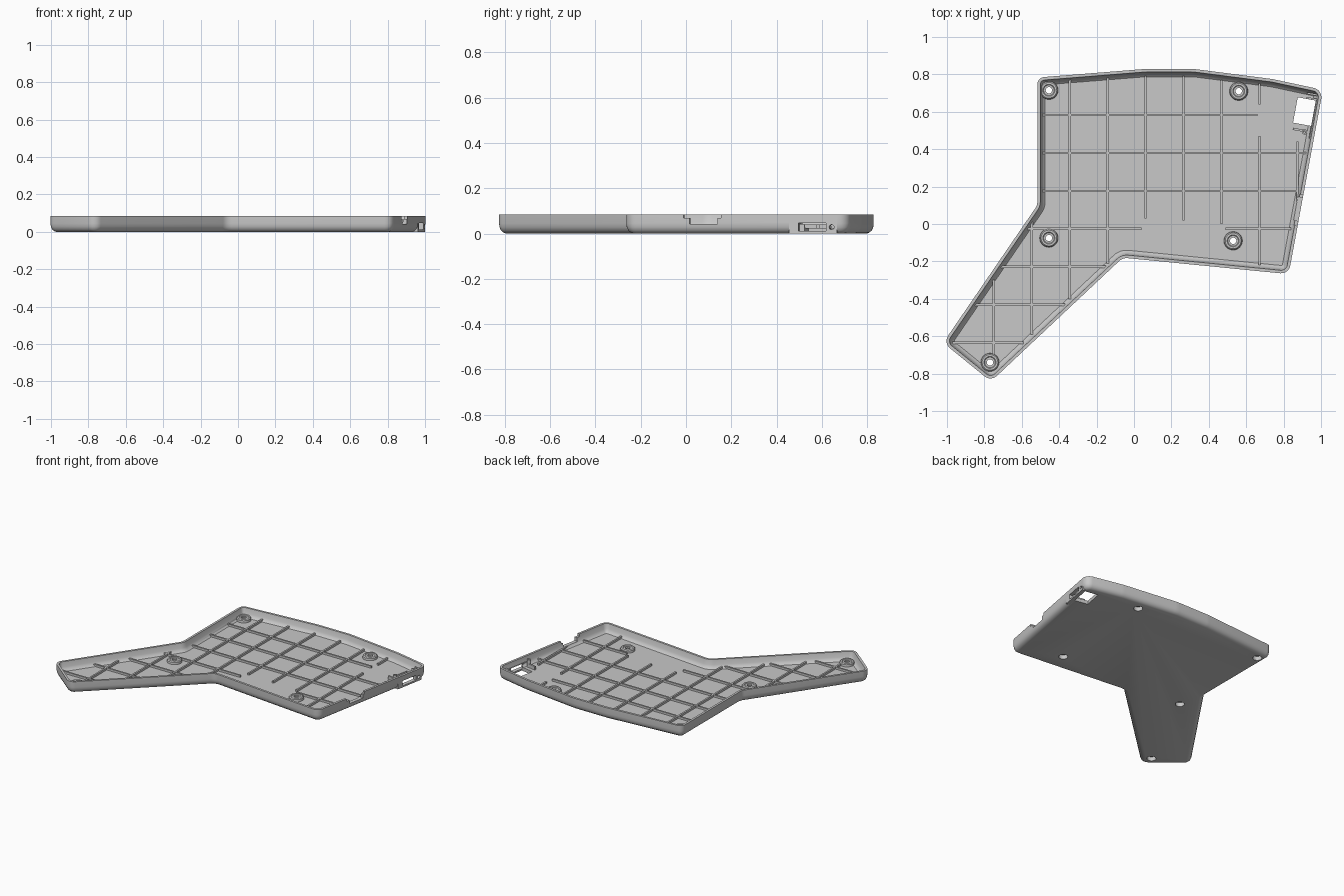
import bpy, bmesh, math
from mathutils import Vector, Matrix

cube = bpy.data.objects.get("Cube")
if cube:
    bpy.data.objects.remove(cube)

grey = bpy.data.materials.new("light grey plastic")
grey.use_nodes = True
grey.diffuse_color = (0.58, 0.58, 0.58, 1)
grey.node_tree.nodes["Principled BSDF"].inputs["Base Color"].default_value = grey.diffuse_color


def finish(name, bm, smooth=False):
    bmesh.ops.recalc_face_normals(bm, faces=bm.faces)
    mesh = bpy.data.meshes.new(name)
    bm.to_mesh(mesh)
    bm.free()
    mesh.materials.append(grey)
    obj = bpy.data.objects.new(name, mesh)
    bpy.context.scene.collection.objects.link(obj)
    if smooth:
        smooth_object(obj)
    return obj


def smooth_object(obj):
    bpy.ops.object.select_all(action="DESELECT")
    obj.select_set(True)
    bpy.context.view_layer.objects.active = obj
    bpy.ops.object.shade_smooth_by_angle(angle=math.radians(35))


def add_box(bm, low, high, matrix=Matrix()):
    low, high = Vector(low), Vector(high)
    place = matrix @ Matrix.Translation((low + high) / 2) @ Matrix.Diagonal((*(high - low), 1))
    bmesh.ops.create_cube(bm, size=1, matrix=place)


def add_ring(bm, profile, centre, steps=32):
    """Revolve a closed radius/height profile round a vertical axis."""
    rings = []
    for s in range(steps):
        a = math.tau * s / steps
        rings.append([bm.verts.new((centre[0] + r * math.cos(a), centre[1] + r * math.sin(a), z))
                      for r, z in profile])
    n = len(profile)
    for s in range(steps):
        a, b = rings[s], rings[(s + 1) % steps]
        for k in range(n):
            bm.faces.new((a[k], b[k], b[(k + 1) % n], a[(k + 1) % n]))


# Plan outline, anticlockwise: x, y, corner radius
outline = [(-0.517, 0.783, 0.04), (-0.517, 0.1, 0.06), (-1.02, -0.635, 0.05),
           (-0.765, -0.842, 0.05), (-0.06, -0.18, 0.06), (0.827, -0.268, 0.05),
           (1.01, 0.717, 0.05), (0.74, 0.775, 0.3), (0.32, 0.829, 0.3), (0.06, 0.829, 0.3)]


def rounded_outline(inset, steps=6):
    points = []
    for i, (x, y, radius) in enumerate(outline):
        here = Vector((x, y))
        before = (here - Vector(outline[i - 1][:2])).normalized()
        after = (Vector(outline[(i + 1) % len(outline)][:2]) - here).normalized()
        turn = math.atan2(before.x * after.y - before.y * after.x, before.dot(after))
        side = math.copysign(1, turn)
        r = max(radius - side * inset, 0.006)
        normal = Vector((-before.y, before.x))
        corner = here + normal * inset - before * inset * math.tan(turn / 2)
        start = corner - before * r * math.tan(abs(turn) / 2)
        middle = start + normal * r * side
        for s in range(steps + 1):
            a = turn * s / steps
            arm = start - middle
            points.append((middle.x + arm.x * math.cos(a) - arm.y * math.sin(a),
                           middle.y + arm.x * math.sin(a) + arm.y * math.cos(a)))
    return points


# Tray shell: rounded underside, upright wall, rim, sloping inner wall
section = [(0.032, 0), (0.02, 0.004), (0.009, 0.013), (0.002, 0.028), (0, 0.045), (0, 0.085),
           (0.016, 0.085), (0.023, 0.05), (0.031, 0.034), (0.042, 0.025)]
bm = bmesh.new()
loops = [[bm.verts.new((*p, z)) for p in rounded_outline(inset)] for inset, z in section]
for a, b in zip(loops, loops[1:]):
    for k in range(len(a)):
        j = (k + 1) % len(a)
        bm.faces.new((a[k], a[j], b[j], b[k]))
bm.faces.new(loops[0][::-1])
bm.faces.new(loops[-1])
tray = finish("tray_shell", bm)

# Local frame of the right-hand wall: x outwards from its face, y along it
foot, head = Vector(outline[5][:2]), Vector(outline[6][:2])
lean = math.atan2(head.x - foot.x, head.y - foot.y)


def wall_frame(y):
    x = foot.x + (y - foot.y) * math.tan(lean)
    return Matrix.Translation((x, y, 0)) @ Matrix.Rotation(-lean, 4, "Z")


def wall_box(bm, y, half, inner, outer, bottom, top):
    add_box(bm, (-inner, -half, bottom), (outer, half, top), wall_frame(y))


def cut(target, name, bm):
    cutter = finish(name, bm)
    cutter.hide_render = True
    mod = target.modifiers.new(name, "BOOLEAN")
    mod.operation = "DIFFERENCE"
    mod.solver = "EXACT"
    mod.object = cutter
    bpy.context.view_layer.objects.active = target
    bpy.ops.object.modifier_apply(modifier=mod.name)
    bpy.data.objects.remove(cutter)


def wall_cut(target, name, *size):
    bm = bmesh.new()
    wall_box(bm, *size)
    cut(target, name, bm)


# Port notch, floor window and connector slot
wall_cut(tray, "shallow_notch", 0.072, 0.084, 0.06, 0.03, 0.068, 0.1)
wall_cut(tray, "deep_notch", 0.078, 0.063, 0.06, 0.03, 0.042, 0.1)
wall_cut(tray, "corner_relief", 0.56, 0.108, 0.027, 0.03, -0.01, 0.05)
wall_cut(tray, "floor_window", 0.587, 0.069, 0.125, -0.026, -0.01, 0.06)

# Flat connector panel set into the wall
bm = bmesh.new()
wall_box(bm, 0.56, 0.108, 0.027, 0, 0, 0.05)
panel = finish("connector_panel", bm)
wall_cut(panel, "connector_slot", 0.557, 0.062, 0.1, 0.03, 0.012, 0.047)
bm = bmesh.new()
bmesh.ops.create_cone(bm, cap_ends=True, segments=16, radius1=0.011, radius2=0.011, depth=0.15,
                      matrix=wall_frame(0.643) @ Matrix.Translation((0, 0, 0.028))
                      @ Matrix.Rotation(math.pi / 2, 4, "Y"))
cut(panel, "panel_screw_hole", bm)

# Screw bosses with recesses opening underneath
screws = [(-0.455, 0.715), (0.56, 0.71), (0.53, -0.09), (-0.455, -0.075), (-0.77, -0.74)]
boss = [(0.034, 0), (0.034, 0.02), (0.05, 0.02), (0.048, 0.04), (0.042, 0.046), (0.032, 0.046),
        (0.028, 0.042), (0.017, 0.042), (0.017, 0.03), (0.03, 0.03), (0.03, 0)]
for centre in screws:
    bm = bmesh.new()
    bmesh.ops.create_cone(bm, cap_ends=True, segments=32, radius1=0.034, radius2=0.034, depth=0.1,
                          matrix=Matrix.Translation((*centre, 0)))
    cut(tray, "screw_recess", bm)
bm = bmesh.new()
for centre in screws:
    add_ring(bm, boss, centre)
finish("screw_bosses", bm, True)
smooth_object(tray)

# Stiffening ribs on a regular grid: grid index, start, end
pitch, half = 0.203, 0.006
lengthwise = [(0, -0.7, -0.3), (1, -0.59, 0.01), (2, -0.4, 0.77), (3, -0.21, 0.78), (4, 0.03, 0.79),
              (5, 0.02, 0.79), (6, 0, 0.77), (7, -0.22, 0.47), (7, 0.64, 0.75), (8, 0.1, 0.44)]
crosswise = [(0, -0.97, -0.59), (1, -0.85, -0.37), (2, -0.71, -0.15), (3, -0.57, 0.04),
             (3, 0.49, 0.84), (4, -0.49, 0.88), (5, -0.49, 0.92), (6, -0.49, 0.66)]
bm = bmesh.new()
for i, start, end in lengthwise:
    x = -0.75 + i * pitch
    add_box(bm, (x - half, start, 0.02), (x + half, end, 0.04))
for i, start, end in crosswise:
    y = -0.635 + i * pitch
    add_box(bm, (start, y - half, 0.02), (end, y + half, 0.04))
finish("floor_ribs", bm)

# Clips and locating post beside the connector
bm = bmesh.new()
for y in (0.66, 0.685):
    wall_box(bm, y, 0.005, 0.08, -0.01, 0.02, 0.06)
wall_box(bm, 0.487, 0.006, 0.12, -0.05, 0.02, 0.05)
finish("connector_clips", bm)
bm = bmesh.new()
add_ring(bm, [(0.006, 0.02), (0.014, 0.02), (0.014, 0.078), (0.006, 0.078)], (0.912, 0.492), 20)
finish("locating_post", bm, True)
